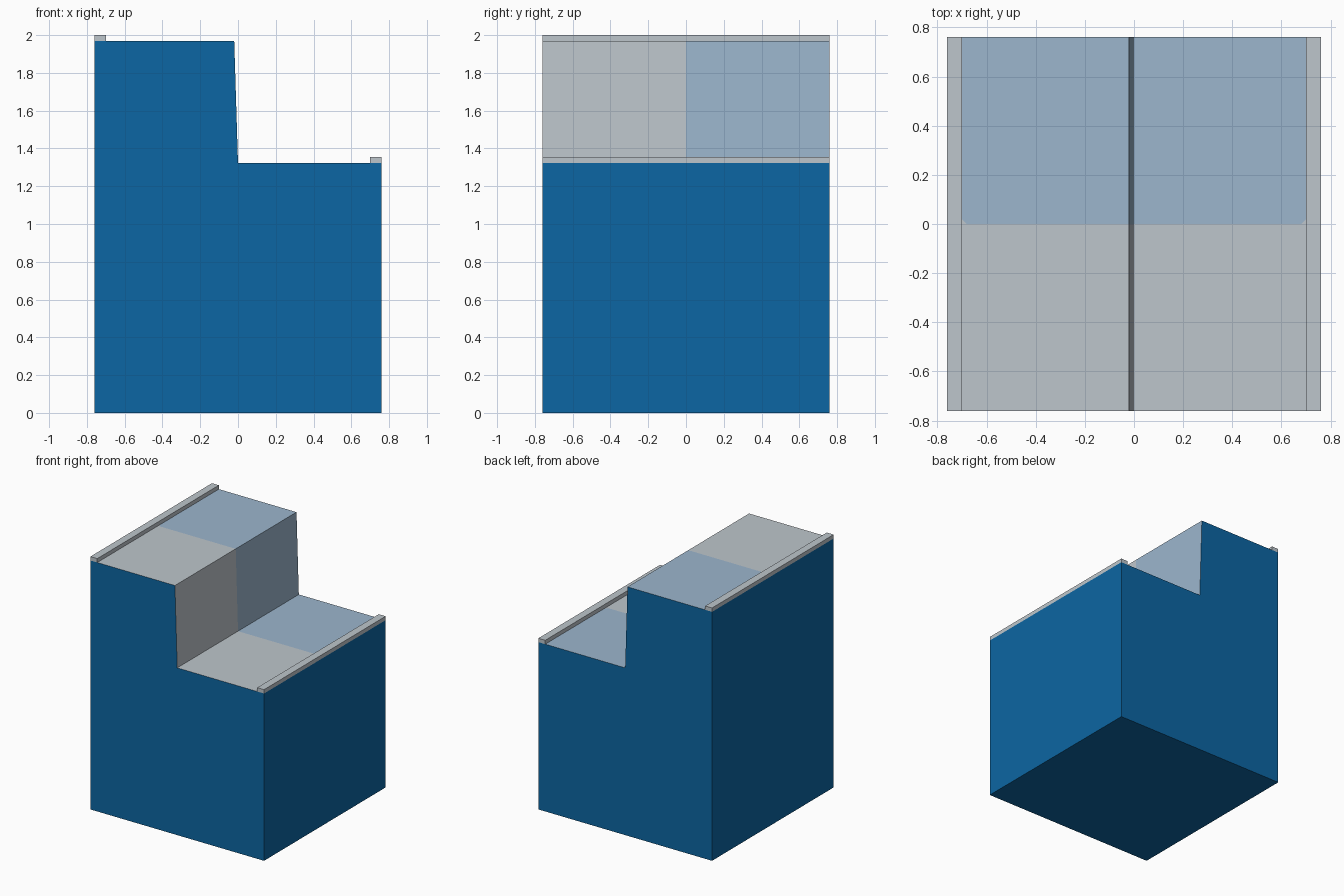
import bpy, bmesh
from mathutils import Vector

if "Cube" in bpy.data.objects:
    bpy.data.objects.remove(bpy.data.objects["Cube"])


def material(name, rgb):
    def lin(c):
        c /= 255
        return c / 12.92 if c <= 0.04045 else ((c + 0.055) / 1.055) ** 2.4
    m = bpy.data.materials.new(name)
    m.diffuse_color = (*[lin(c) for c in rgb], 1)
    m.use_nodes = True
    m.node_tree.nodes["Principled BSDF"].inputs["Base Color"].default_value = m.diffuse_color
    return m


BLUE = material("deep blue", (12, 102, 163))
GREY = material("light grey", (190, 198, 204))
PALE = material("pale blue", (156, 182, 205))
H = 0.76      # half width and half depth
LOW, HIGH = 1.323, 1.969


def finish(bm, name, mats):
    mesh = bpy.data.meshes.new(name)
    bm.to_mesh(mesh)
    bm.free()
    for m in mats:
        mesh.materials.append(m)
    ob = bpy.data.objects.new(name, mesh)
    bpy.context.collection.objects.link(ob)
    return ob


# Stepped block: front profile extruded along y
profile = [(-H, 0), (H, 0), (H, LOW), (0, LOW), (-0.02, HIGH), (-H, HIGH)]
bm = bmesh.new()
front = bm.faces.new([bm.verts.new((x, -H, z)) for x, z in profile])
ext = bmesh.ops.extrude_face_region(bm, geom=[front], use_keep_orig=True)
bmesh.ops.translate(bm, vec=(0, 2 * H, 0),
                    verts=[g for g in ext["geom"] if isinstance(g, bmesh.types.BMVert)])
bmesh.ops.recalc_face_normals(bm, faces=bm.faces)


def is_step(f):
    # treads and riser, not the outer walls or the base
    c = f.calc_center_median()
    return f.normal.z > 0.5 or (f.normal.x > 0.5 and c.x < 0.1)


# Cut the two-tone division at y = 0, plus its small chamfered corners
for co, no in [((0, 0, 0), (0, 1, 0)),
               ((0.68, 0, 0), (-1, 1, 0)), ((-0.68, 0, 0), (1, 1, 0))]:
    bm.normal_update()
    faces = [f for f in bm.faces if is_step(f)
             and (no[0] == 0 or (f.normal.z > 0.5
                  and f.calc_center_median().y > 0
                  and f.calc_center_median().x * no[0] < 0))]
    geom = set(faces)
    for f in faces:
        geom.update(f.edges)
        geom.update(f.verts)
    bmesh.ops.bisect_plane(bm, geom=list(geom), dist=1e-5,
                           plane_co=co, plane_no=Vector(no).normalized())

bm.normal_update()
for f in bm.faces:
    if is_step(f):
        c = f.calc_center_median()
        f.material_index = 2 if c.y > 0 and c.y > abs(c.x) - 0.68 else 1
finish(bm, "stepped_block", [BLUE, GREY, PALE])

# Raised edge strips along the outer side of each tread
for name, x, z0, z1 in [("upper_edge_strip", -0.73, HIGH, 2.0),
                        ("lower_edge_strip", 0.73, LOW, 1.354)]:
    bm = bmesh.new()
    bmesh.ops.create_cube(bm, size=1)
    bmesh.ops.scale(bm, vec=(0.06, 2 * H, z1 - z0), verts=bm.verts)
    bmesh.ops.translate(bm, vec=(x, 0, (z0 + z1) / 2), verts=bm.verts)
    finish(bm, name, [GREY])
